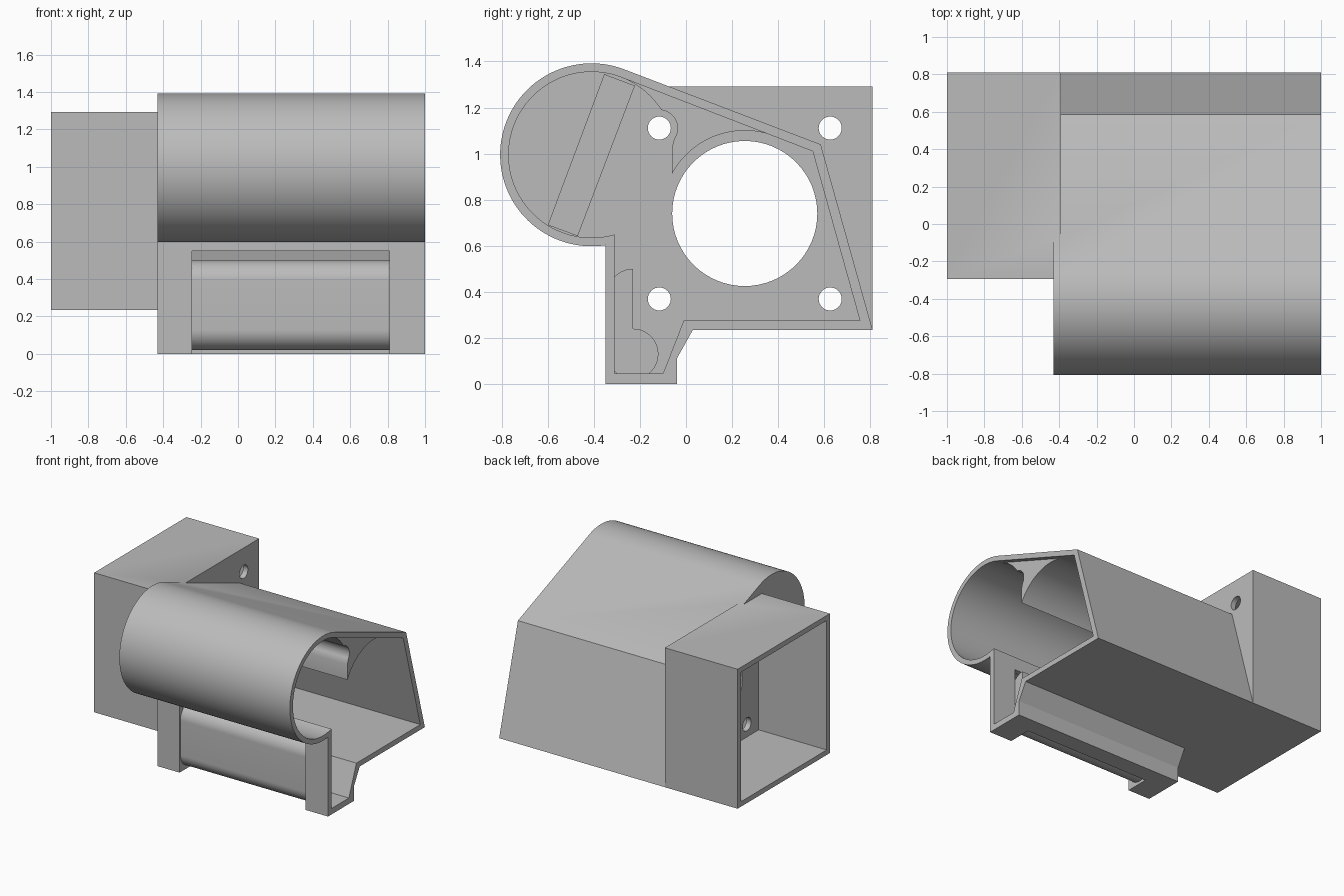
import bpy, bmesh
from math import cos, sin, radians

cube = bpy.data.objects.get("Cube")
if cube:
    bpy.data.objects.remove(cube, do_unlink=True)

grey = bpy.data.materials.new("light grey plastic")
grey.use_nodes = True
colour = (0.5, 0.5, 0.5, 1)
grey.diffuse_color = colour
grey.node_tree.nodes["Principled BSDF"].inputs["Base Color"].default_value = colour


def arc(cy, cz, r, a0, a1, n=32):
    """Points of an arc in the y-z plane, angles in degrees."""
    angles = [radians(a0 + (a1 - a0) * i / n) for i in range(n + 1)]
    return [(cy + r * cos(a), cz + r * sin(a)) for a in angles]


def rect(y0, y1, z0, z1):
    return [(y0, z0), (y1, z0), (y1, z1), (y0, z1)]


def prism(name, profile, x0, x1):
    """Extrude a y-z profile along x."""
    bm = bmesh.new()
    face = bm.faces.new([bm.verts.new((x0, y, z)) for y, z in profile])
    ext = bmesh.ops.extrude_face_region(bm, geom=[face])
    verts = [g for g in ext["geom"] if isinstance(g, bmesh.types.BMVert)]
    bmesh.ops.translate(bm, vec=(x1 - x0, 0, 0), verts=verts)
    bmesh.ops.recalc_face_normals(bm, faces=bm.faces)
    mesh = bpy.data.meshes.new(name)
    bm.to_mesh(mesh)
    bm.free()
    mesh.materials.append(grey)
    ob = bpy.data.objects.new(name, mesh)
    bpy.context.collection.objects.link(ob)
    return ob


def combine(target, tool, operation):
    """Apply a boolean and remove the helper object."""
    tool.hide_render = True
    mod = target.modifiers.new("cut", "BOOLEAN")
    mod.object, mod.operation, mod.solver = tool, operation, "EXACT"
    bpy.context.view_layer.objects.active = target
    bpy.ops.object.modifier_apply(modifier=mod.name)
    bpy.data.objects.remove(tool, do_unlink=True)


CY, CZ = -0.41, 0.995          # barrel axis
FY, FZ = 0.255, 0.74           # round opening axis
WALL0, WALL1 = -0.43, -0.39    # dividing wall
SLOT0, SLOT1 = -0.245, 0.81    # slot ends

# Duct: round barrel blending into a slanted channel with a foot
outer = arc(CY, CZ, 0.397, 69, 278.7, 64) + [
    (-0.35, 0), (-0.04, 0), (-0.04, 0.11), (0.03, 0.235), (0.81, 0.235), (0.585, 1.04)]
inner = arc(CY, CZ, 0.36, 69, 286.1, 64) + [
    (-0.31, 0.045), (-0.1, 0.045), (-0.01, 0.275), (0.755, 0.275), (0.55, 1.01)]
housing = prism("duct_housing", outer, WALL0, 1)

# Square box on the end, open outward
combine(housing, prism("box", rect(-0.295, 0.81, 0.235, 1.292), -1, WALL1), "UNION")
combine(housing, prism("duct_cavity", inner, WALL1, 1.1), "DIFFERENCE")
combine(housing, prism("box_cavity", rect(-0.257, 0.772, 0.273, 1.254), -1.1, WALL0), "DIFFERENCE")

# Round opening and four screw holes through the dividing wall
holes = [(FY, FZ, 0.315)] + [(FY + sy * 0.371, FZ + sz * 0.371, 0.05)
                             for sy in (-1, 1) for sz in (-1, 1)]
for y, z, r in holes:
    n = 64 if r > 0.1 else 32
    combine(housing, prism("hole", arc(y, z, r, 0, 360 - 360 / n, n - 1), -0.5, -0.3), "DIFFERENCE")

# Slot through the front and floor between the two feet
combine(housing, prism("slot", rect(-0.5, -0.17, -0.1, 0.55), SLOT0, SLOT1), "DIFFERENCE")

# Rounded bar sitting in the slot
bar = prism("slot_bar", arc(-0.23, 0.39, 0.11, 90, 180, 16) + arc(-0.23, 0.13, 0.11, 180, 450, 48),
            SLOT0, SLOT1)

# Filler under the sloping roof, relieved around the upper screw hole
filler = prism("roof_filler",
               [(-0.27, 1.342)] + arc(CY, CZ, 0.36, 66, 33, 12)
               + arc(-0.117, 1.11, 0.08, 84, -35, 16) + [(-0.06, 1.03)]
               + arc(FY, FZ, 0.36, 151, 71, 32) + [(0.385, 1.088)],
               WALL1, 0.96)

# Low slanted rib on the closed end of the barrel
rib = prism("barrel_rib", [(-0.355, 1.345), (-0.6, 0.69), (-0.47, 0.642), (-0.222, 1.295)],
            WALL1 - 0.01, WALL1 + 0.03)

# Smooth curves, keep corners crisp
for ob in (housing, bar, filler, rib):
    bpy.ops.object.select_all(action="DESELECT")
    ob.select_set(True)
    bpy.context.view_layer.objects.active = ob
    bpy.ops.object.shade_smooth_by_angle(angle=radians(25))
